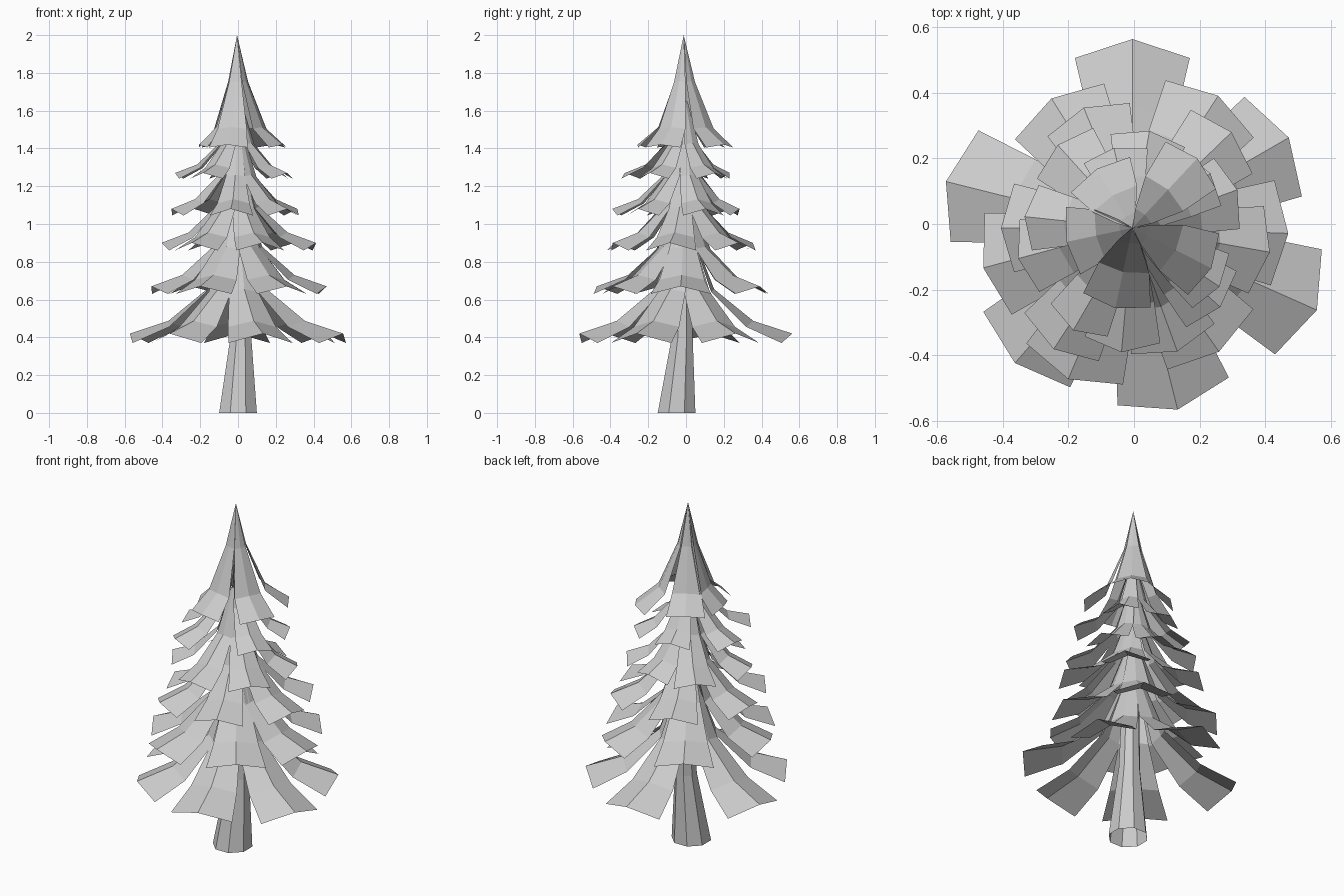
import bpy
from math import sin, cos, radians, pi

if "Cube" in bpy.data.objects:
    bpy.data.objects.remove(bpy.data.objects["Cube"])


def make_object(name, verts, faces):
    mesh = bpy.data.meshes.new(name)
    mesh.from_pydata(verts, [], faces)
    mesh.update()
    obj = bpy.data.objects.new(name, mesh)
    bpy.context.collection.objects.link(obj)
    return obj


def trunk(rings, sides=8):
    verts, faces = [], []
    for cx, cy, z, r in rings:
        for i in range(sides):
            a = 2 * pi * (i + 0.5) / sides
            verts.append((cx + r * cos(a), cy + r * sin(a), z))
    for k in range(len(rings) - 1):
        for i in range(sides):
            a, b = k * sides + i, k * sides + (i + 1) % sides
            faces.append((a, b, b + sides, a + sides))
    make_object("trunk", verts, faces)


def tier(name, tip_z, height, half_width, droop, profile, branches):
    """Ring of folded boughs: a raised ridge with two drooping sides.
    Each bough is (angle, reach)."""
    verts, faces = [], []
    for angle, reach in branches:
        a = radians(angle)
        start = len(verts)
        for t, h, w in profile:
            for side in (-1, 0, 1):
                edge = abs(side)
                r = reach * t * (1 - 0.1 * edge)
                s = side * half_width * w
                z = tip_z + h * height - edge * droop * t
                verts.append((r * cos(a) - s * sin(a) - 0.005,
                              r * sin(a) + s * cos(a) - 0.012, z))
        for row in range(len(profile) - 1):
            for c in (0, 1):
                i = start + row * 3 + c
                faces.append((i, i + 3, i + 4, i + 1))
    make_object(name, verts, faces)


# Leaning, open-bottomed trunk
trunk([(0, -0.05, 0, 0.108), (0.015, -0.02, 0.4, 0.06),
       (0.01, -0.012, 1.0, 0.042), (0, -0.01, 1.6, 0.02)])

# Bough profile: fraction of reach, fraction of height, fraction of width
bough = [(0.06, 1.0, 0.14), (0.28, 0.42, 0.45), (0.64, 0.12, 0.75), (1, 0, 1)]
crown = [(0, 1.0, 0), (0.19, 0.58, 0.32), (0.55, 0.16, 0.75), (1, 0, 1)]

# Tiers of boughs, lowest first
tier("bottom_boughs", 0.42, 0.56, 0.175, 0.05, bough,
     [(90, 0.575), (166, 0.585), (-131, 0.545),
      (-76, 0.57), (-24, 0.615), (30, 0.55)])
tier("second_boughs", 0.67, 0.50, 0.16, 0.04, bough,
     [(57, 0.48), (122, 0.465), (-165, 0.47),
      (-113, 0.50), (-55, 0.46), (-2, 0.475)])
tier("third_boughs", 0.90, 0.46, 0.135, 0.04, bough,
     [(44, 0.42), (112, 0.395), (180, 0.40),
      (-123, 0.44), (-70, 0.40), (-10, 0.425)])
tier("fourth_boughs", 1.08, 0.43, 0.115, 0.035, bough,
     [(20, 0.34), (80, 0.30), (132, 0.34),
      (-165, 0.36), (-95, 0.38), (-42, 0.36)])
tier("fifth_boughs", 1.27, 0.38, 0.10, 0.03, bough,
     [(35, 0.29), (103, 0.25), (174, 0.33), (-120, 0.36), (-34, 0.32)])
tier("crown", 1.42, 0.58, 0.105, 0.015, crown,
     [(47, 0.29), (121, 0.21), (-168, 0.205), (-102, 0.25), (-27, 0.27)])
